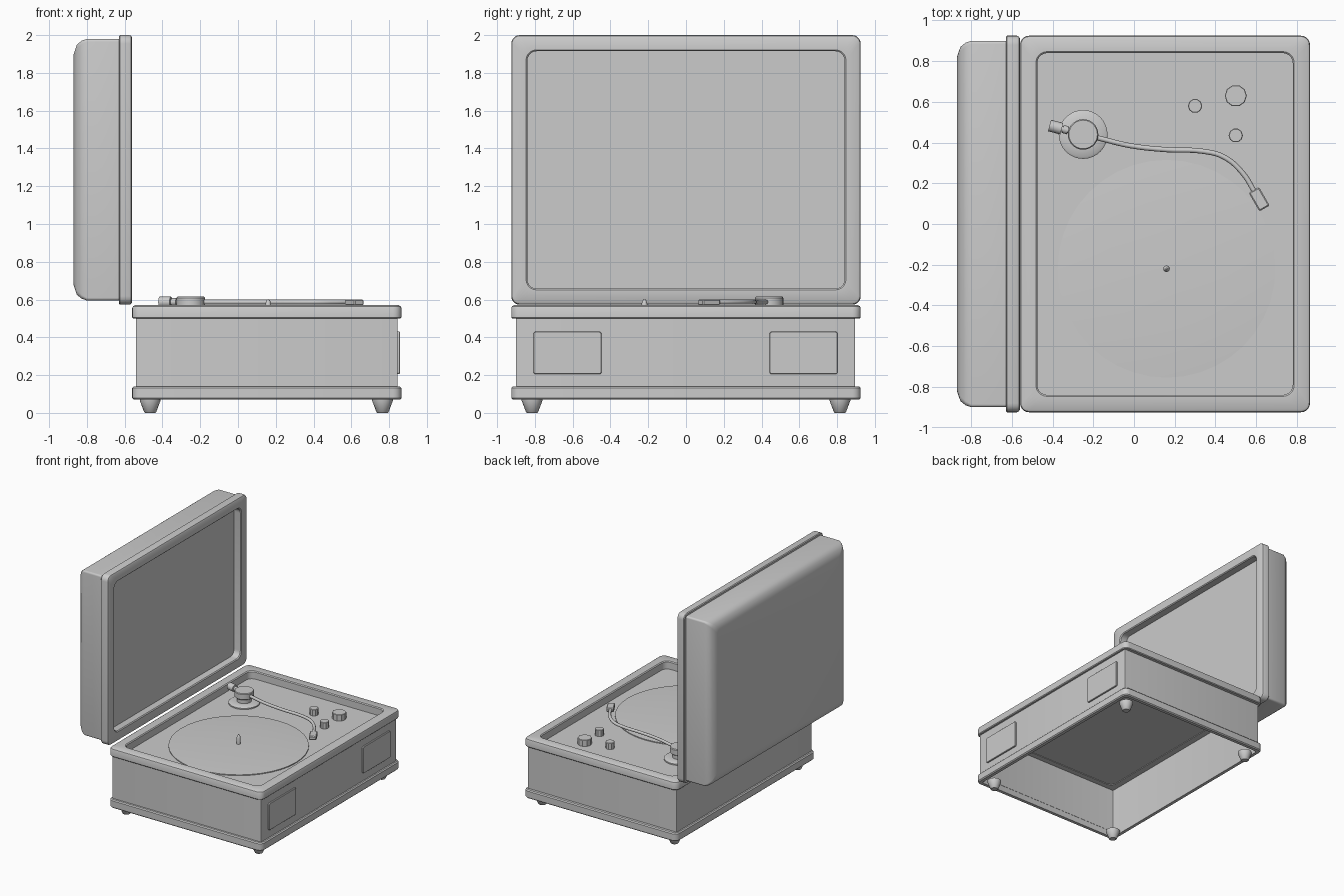
import bpy, bmesh, math
from mathutils import Vector

if "Cube" in bpy.data.objects:
    bpy.data.objects.remove(bpy.data.objects["Cube"])


def finish(name, bm, smooth=True):
    bmesh.ops.recalc_face_normals(bm, faces=bm.faces)
    me = bpy.data.meshes.new(name)
    bm.to_mesh(me)
    bm.free()
    ob = bpy.data.objects.new(name, me)
    bpy.context.collection.objects.link(ob)
    if smooth:
        bpy.ops.object.select_all(action='DESELECT')
        bpy.context.view_layer.objects.active = ob
        ob.select_set(True)
        bpy.ops.object.shade_smooth_by_angle(angle=math.radians(35))
    return ob


def rounded_rect(x0, x1, y0, y1, r, n=5):
    pts = []
    for cx, cy, a in ((x1 - r, y1 - r, 0), (x0 + r, y1 - r, 90), (x0 + r, y0 + r, 180), (x1 - r, y0 + r, 270)):
        for i in range(n + 1):
            t = math.radians(a + 90 * i / n)
            pts.append((cx + r * math.cos(t), cy + r * math.sin(t)))
    return pts


def rect_loft(name, rect, sections, ring=False, caps=(False, False), upright=False):
    """Stack rounded rectangles; each section is (inset, height, corner radius)."""
    x0, x1, y0, y1 = rect
    bm = bmesh.new()
    loops = []
    for d, h, r in sections:
        pts = rounded_rect(x0 + d, x1 - d, y0 + d, y1 - d, r)
        loops.append([bm.verts.new((h, y, x) if upright else (x, y, h)) for x, y in pts])
    pairs = list(zip(loops, loops[1:])) + ([(loops[-1], loops[0])] if ring else [])
    for a, b in pairs:
        for i in range(len(a)):
            j = (i + 1) % len(a)
            bm.faces.new((a[i], a[j], b[j], b[i]))
    for use, loop in zip(caps, (loops[0], loops[-1])):
        if use:
            bm.faces.new(loop)
    return finish(name, bm)


def lathe(name, x, y, profile, n=24):
    """Turned part from (radius, z) points, closed at both ends."""
    bm = bmesh.new()
    rings = [[bm.verts.new((x + r * math.cos(2 * math.pi * i / n), y + r * math.sin(2 * math.pi * i / n), z))
              for i in range(n)] for r, z in profile]
    for a, b in zip(rings, rings[1:]):
        for i in range(n):
            j = (i + 1) % n
            bm.faces.new((a[i], a[j], b[j], b[i]))
    bm.faces.new(rings[0])
    bm.faces.new(rings[-1])
    return finish(name, bm)


def box(name, center, size, rot_z=0, bevel=0.006):
    bm = bmesh.new()
    bmesh.ops.create_cube(bm, size=1)
    bmesh.ops.scale(bm, vec=size, verts=bm.verts)
    bmesh.ops.bevel(bm, geom=bm.edges[:], offset=bevel, segments=1, affect='EDGES')
    ob = finish(name, bm)
    ob.location = center
    ob.rotation_euler.z = rot_z
    return ob


def rod(name, a, b, radius, n=16):
    a, b = Vector(a), Vector(b)
    bm = bmesh.new()
    bmesh.ops.create_cone(bm, cap_ends=True, segments=n, radius1=radius, radius2=radius, depth=(b - a).length)
    ob = finish(name, bm)
    ob.location = (a + b) / 2
    ob.rotation_euler = (b - a).to_track_quat('Z', 'Y').to_euler()
    return ob


BASE = (-0.56, 0.865, -0.925, 0.925)
BODY = (-0.54, 0.845, -0.9, 0.895)
LID = (0.573, 2.0, -0.925, 0.925)
DECK = 0.505

# Open-bottomed case
rect_loft("case_walls", BODY, [(0, 0.12, 0.005), (0, 0.52, 0.005), (0.012, 0.52, 0.004), (0.012, 0.12, 0.004)], ring=True)
rect_loft("bottom_trim", BASE, [(0.008, 0.07, 0.037), (0, 0.078, 0.045), (0, 0.132, 0.045), (0.008, 0.14, 0.037),
                                (0.035, 0.14, 0.02), (0.035, 0.07, 0.02)], ring=True)
rim = [(0.006, 0.0, 0.039), (0, 0.006, 0.045), (0, 0.055, 0.045), (0.004, 0.064, 0.041), (0.014, 0.07, 0.035),
       (0.078, 0.07, 0.055), (0.085, 0.063, 0.05), (0.085, 0.0, 0.05)]
rect_loft("top_rim", BASE, [(d, 0.50 + h, r) for d, h, r in rim], ring=True)
rect_loft("deck_plate", BASE, [(0.04, DECK, 0.01)], caps=(True, False))

# Open lid: rim, recessed panel and rounded shell
rect_loft("lid_rim", LID, [(d, -0.63 + h, r) for d, h, r in rim], ring=True, upright=True)
rect_loft("lid_inner_panel", LID, [(0.04, -0.625, 0.01)], caps=(True, False), upright=True)
rect_loft("lid_shell", (0.595, 1.98, -0.9, 0.9),
          [(0, -0.622, 0.015), (0, -0.80, 0.015), (0.01, -0.828, 0.02), (0.03, -0.853, 0.025), (0.08, -0.87, 0.03)],
          caps=(False, True), upright=True)

# Tapered feet
for x in (-0.465, 0.765):
    for y in (-0.815, 0.815):
        lathe("foot", x, y, [(0.027, 0), (0.032, 0.004), (0.055, 0.065), (0.055, 0.075)], 16)

# Side grille panels
for y in (-0.6275, 0.6225):
    rect_loft("speaker_panel", (0.205, 0.43, y - 0.18, y + 0.18),
              [(0, 0.84, 0.012), (0, 0.854, 0.012), (0.003, 0.857, 0.009)], caps=(True, True), upright=True)

# Domed platter and spindle
lathe("platter", 0.16, -0.22, [(0.535, DECK), (0.535, 0.512), (0.45, 0.517), (0.3, 0.522), (0.15, 0.525), (0.02, 0.526)], 40)
lathe("spindle", 0.16, -0.22, [(0.016, 0.52), (0.016, 0.575), (0.011, 0.592), (0.004, 0.603)], 12)

# Control knobs
for x, y, r in ((0.30, 0.58, 0.035), (0.50, 0.63, 0.054), (0.50, 0.435, 0.035)):
    lathe("knob", x, y, [(r, DECK), (r, 0.555), (r - 0.003, 0.558)], 10)

# Tone arm pivot
lathe("arm_base", -0.25, 0.44, [(0.12, DECK), (0.12, 0.515), (0.11, 0.522), (0.06, 0.524)], 32)
lathe("arm_post", -0.25, 0.44, [(0.055, 0.52), (0.055, 0.57)], 24)
lathe("arm_cap", -0.25, 0.44, [(0.070, 0.562), (0.075, 0.567), (0.075, 0.609), (0.070, 0.615)], 28)

# Curved tone arm tube
cu = bpy.data.curves.new("tone_arm", 'CURVE')
cu.dimensions = '3D'
cu.bevel_depth = 0.0125
cu.bevel_resolution = 2
cu.resolution_u = 5
cu.use_fill_caps = True
path = [(-0.25, 0.44), (-0.17, 0.421), (-0.02, 0.385), (0.16, 0.365), (0.34, 0.357), (0.44, 0.33), (0.53, 0.255), (0.60, 0.145)]
sp = cu.splines.new('BEZIER')
sp.bezier_points.add(len(path) - 1)
for p, (x, y) in zip(sp.bezier_points, path):
    p.co = (x, y, 0.587)
    p.handle_left_type = p.handle_right_type = 'AUTO'
bpy.context.collection.objects.link(bpy.data.objects.new("tone_arm", cu))
box("arm_head", (0.615, 0.122, 0.584), (0.058, 0.105, 0.032), math.radians(30))

# Counterweight
rod("weight_stub", (-0.25, 0.44, 0.587), (-0.37, 0.472, 0.587), 0.014)
rod("weight_collar", (-0.325, 0.46, 0.587), (-0.35, 0.467, 0.587), 0.02)
rod("counterweight", (-0.355, 0.468, 0.587), (-0.415, 0.484, 0.587), 0.029)
